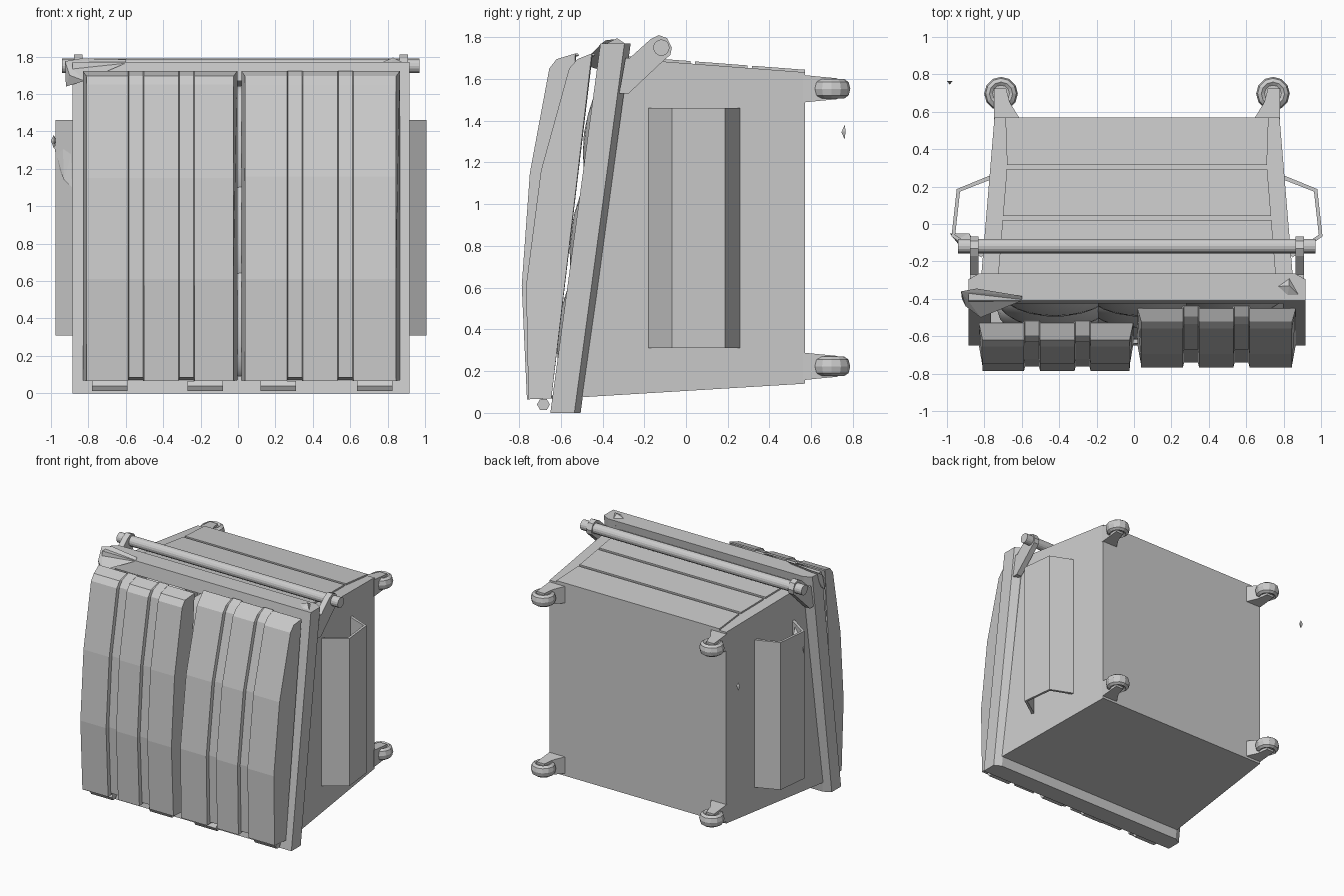
import bpy, bmesh, math
from mathutils import Vector

if "Cube" in bpy.data.objects:
    bpy.data.objects.remove(bpy.data.objects["Cube"])

CX = 0.016  # symmetry plane of the container


def finish(name, bm, wall=0.0, offset=-1):
    bmesh.ops.recalc_face_normals(bm, faces=bm.faces)
    me = bpy.data.meshes.new(name)
    bm.to_mesh(me)
    bm.free()
    ob = bpy.data.objects.new(name, me)
    bpy.context.collection.objects.link(ob)
    if wall:
        m = ob.modifiers.new("wall", "SOLIDIFY")
        m.thickness, m.offset = wall, offset
    return ob


def loft(name, sections, closed=True, caps=True, wall=0.0, offset=-1):
    """Skin a list of matching 3D sections."""
    bm = bmesh.new()
    rows = [[bm.verts.new(p) for p in s] for s in sections]
    n = len(rows[0])
    for a, b in zip(rows, rows[1:]):
        for i in range(n if closed else n - 1):
            j = (i + 1) % n
            bm.faces.new((a[i], a[j], b[j], b[i]))
    if caps:
        bm.faces.new(rows[0])
        bm.faces.new(rows[-1])
    return finish(name, bm, wall, offset)


def prism_x(name, prof, x0, x1):
    return loft(name, [[(x, y, z) for y, z in prof] for x in (x0, x1)])


def rod_x(name, x0, x1, y, z, r, n):
    prof = [(y + r * math.cos(2 * math.pi * i / n), z + r * math.sin(2 * math.pi * i / n))
            for i in range(n)]
    return prism_x(name, prof, x0, x1)


def blob(name, loc, size, sub=3, tilt=0.0, smooth=True):
    bpy.ops.mesh.primitive_ico_sphere_add(subdivisions=sub, radius=1, location=loc,
                                          rotation=(tilt, 0, 0))
    ob = bpy.context.object
    ob.name, ob.scale = name, size
    if smooth:
        bpy.ops.object.shade_smooth()
    return ob


def hull(name, pts):
    bm = bmesh.new()
    for p in pts:
        bm.verts.new(p)
    bmesh.ops.convex_hull(bm, input=bm.verts)
    return finish(name, bm)


# Tapered hollow body, open toward the front
def ring(h0, y0, z0, h1, y1, z1):
    return [(CX - h0, y0, z0), (CX + h0, y0, z0), (CX + h1, y1, z1), (CX - h1, y1, z1)]

body = loft("body", [ring(.855, -.55, .072, .837, -.33, 1.70),
                     ring(.762, .57, .14, .762, .57, 1.632)], caps=False, wall=.03)
loft("body_base", [ring(.762, .57, .14, .762, .57, 1.632),
                   ring(.762, .54, .14, .762, .54, 1.632)])

# Pressed panels on the upper wall, with narrow grooves between
def top_z(y):
    return 1.632 - (y - .57) * .0756

for y0, y1 in ((-.30, .022), (.044, .294), (.316, .57)):
    h0, h1 = .80 - .082 * (y0 + .3), .80 - .082 * (y1 + .3)
    h0, h1 = h0 - .055, h1 - .025 if y1 > .5 else h1 - .055
    loft("wall_panel", [[(CX - h, y, top_z(y) - .02), (CX + h, y, top_z(y) - .02),
                         (CX + h, y, top_z(y) + .012), (CX - h, y, top_z(y) + .012)]
                        for h, y in ((h0, y0), (h1, y1))])

# Slanted rim frame around the opening
full = [(-.65, 0), (-.505, 0), (-.265, 1.77), (-.41, 1.77)]
slim = [(-.65, 0), (-.535, 0), (-.295, 1.77), (-.41, 1.77)]
for s in (1, -1):
    loft("rim_side", [[(CX + s * h, y, z) for y, z in p]
                      for h, p in ((.78, full), (.845, full), (.90, slim))])
prism_x("rim_top", [(-.424, 1.67), (-.28, 1.67), (-.265, 1.77), (-.41, 1.77)], CX - .845, CX + .845)
prism_x("rim_bottom", [(-.65, 0), (-.505, 0), (-.493, .09), (-.638, .09)], CX - .845, CX + .845)

# Lift bar and its brackets
rod_x("lift_bar", -.94, .97, -.118, 1.75, .039, 16)
tab = [(-.29, 1.70), (-.27, 1.70), (-.17, 1.79), (-.13, 1.81), (-.09, 1.795), (-.068, 1.75),
       (-.075, 1.715), (-.105, 1.69), (-.275, 1.53), (-.32, 1.53)]
for s in (1, -1):
    prism_x("bar_bracket", tab, CX + s * .848, CX + s * .893)

# Folded lifting channels on both sides
for s in (1, -1):
    line = [(.78, .25), (.955, .18), (.982, -.062), (.825, -.17)]
    loft("side_channel", [[(CX + s * h, y, z) for h, y in line] for z in (.31, 1.46)],
         closed=False, caps=False, wall=.022, offset=0)


# Ribbed lids: side profile swept through stations across the width
def lid(name, x0, x1, grooves, prof):
    stations = [(x0, 0, .02)]
    for a, b in grooves:
        stations += [(a, 0, 0), (a + .006, .025, 0), (b - .006, .025, 0), (b, 0, 0)]
    stations.append((x1, 0, -.02))
    last = len(prof) - 1
    secs = [[(x + (t if 0 < i < last else 0),
              y + (d if 0 < i < last else d * .5), z + (.02 if d and i == 1 else 0))
             for i, (y, z) in enumerate(prof)] for x, d, t in stations]
    ob = loft(name, secs, closed=False, wall=.012)
    return ob

lid("left_lid", -.83, -.004, ((-.588, -.502), (-.318, -.232)),
    [(-.645, .07), (-.762, .065), (-.787, .61), (-.748, 1.15), (-.655, 1.65), (-.62, 1.695), (-.53, 1.722)])
lid("right_lid", .018, .865, ((.262, .348), (.532, .618)),
    [(-.645, .07), (-.755, .065), (-.766, .61), (-.695, 1.16), (-.56, 1.65), (-.52, 1.695), (-.452, 1.722)])

# Hinge knuckles along the lower edge
for x0, x1 in ((-.78, -.59), (-.27, -.08), (.12, .31), (.635, .825)):
    rod_x("hinge", x0, x1, -.683, .04, .031, 6)

# Four swivel castors on the base
for s in (1, -1):
    for zc in (.223, 1.553):
        def sec(h0, h1, y, dz):
            return [(CX + s * h, y, zc + z) for h, z in ((h0, -dz), (h1, -dz), (h1, dz), (h0, dz))]
        loft("castor_fork", [sec(.625, .765, .56, .066), sec(.68, .765, .65, .057),
                             sec(.70, .765, .725, .05)])
        bm = bmesh.new()
        rings = []
        for r, z in ((.045, -.034), (.062, -.046), (.082, -.032), (.09, 0),
                     (.082, .032), (.062, .046), (.045, .034)):
            rings.append([bm.verts.new((CX + s * .727 + r * math.cos(i * math.pi / 6),
                                        .697 + r * math.sin(i * math.pi / 6), zc + z))
                          for i in range(12)])
        for a, b in zip(rings, rings[1:]):
            for i in range(12):
                j = (i + 1) % 12
                bm.faces.new((a[i], a[j], b[j], b[i]))
        bm.faces.new(rings[0])
        bm.faces.new(rings[-1])
        finish("castor_wheel", bm)

# Rubbish bags filling the opening under the lids
for x in (-.42, .04, .52):
    for z in (.4, .85, 1.32):
        blob("rubbish_bag", (x, -.57 + .136 * z + .05, z), (.31, .15, .33), tilt=-.13)

# Loose scraps caught on the rim and side
hull("draped_scrap", [(-.925, -.36, 1.775), (-.90, -.44, 1.70), (-.92, -.40, 1.64), (-.82, -.50, 1.67),
                      (-.60, -.385, 1.785), (-.60, -.41, 1.765), (-.84, -.345, 1.79), (-.78, -.42, 1.74)])
hull("corner_scrap", [(.76, -.335, 1.765), (.83, -.285, 1.765), (.89, -.39, 1.765),
                      (.82, -.39, 1.765), (.83, -.33, 1.795)])
hull("side_scrap", [(-.985, -.05, 1.33), (-.96, -.07, 1.21), (-.94, -.08, 1.40), (-.85, -.13, 1.44),
                    (-.83, -.14, 1.05), (-.93, -.12, 1.14), (-.88, -.05, 1.36)])
hull("stray_scrap", [(-.985, .76, 1.38), (-.985, .745, 1.345), (-.985, .76, 1.31),
                     (-1.0, .765, 1.35), (-.97, .765, 1.35)])
